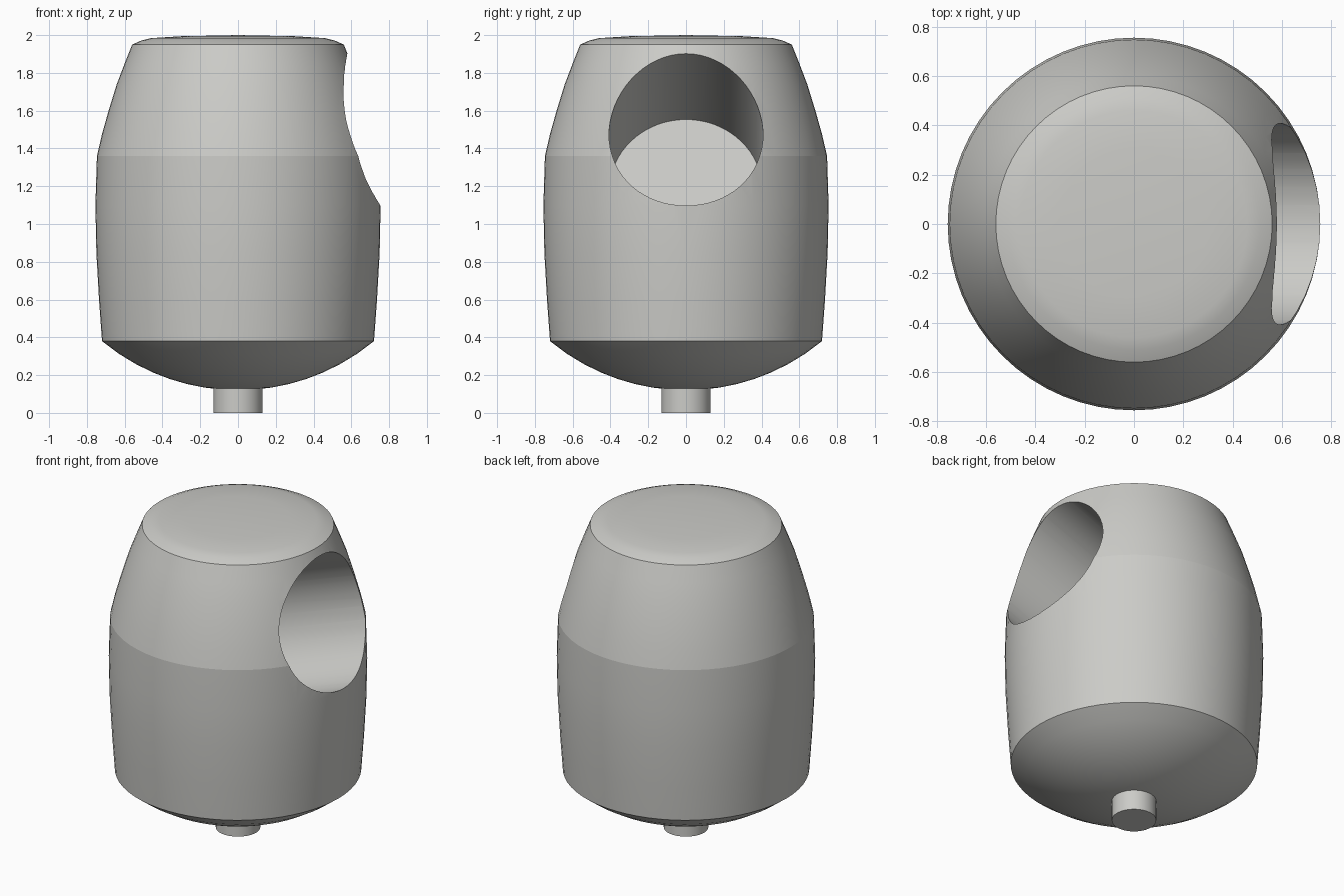
import bpy, bmesh, math
from mathutils import Vector

cube = bpy.data.objects.get("Cube")
if cube:
    bpy.data.objects.remove(cube, do_unlink=True)

SEGMENTS = 64
CREASE_Z = 1.36

grey = bpy.data.materials.new("warm_light_grey")
grey.use_nodes = True
colour = (0.6, 0.6, 0.575, 1)
grey.diffuse_color = colour
grey.node_tree.nodes["Principled BSDF"].inputs["Base Color"].default_value = colour


def make_object(name, bm):
    bmesh.ops.recalc_face_normals(bm, faces=bm.faces[:])
    mesh = bpy.data.meshes.new(name)
    bm.to_mesh(mesh)
    bm.free()
    mesh.materials.append(grey)
    obj = bpy.data.objects.new(name, mesh)
    bpy.context.collection.objects.link(obj)
    return obj


def lathe(name, profile):
    """Spin (radius, height) points around z; both ends lie on the axis."""
    bm = bmesh.new()
    verts = [bm.verts.new((r, 0, z)) for r, z in profile]
    edges = [bm.edges.new(pair) for pair in zip(verts, verts[1:])]
    bmesh.ops.spin(bm, geom=verts + edges, cent=(0, 0, 0), axis=(0, 0, 1),
                   angle=math.tau, steps=SEGMENTS, use_merge=True)
    bmesh.ops.remove_doubles(bm, verts=bm.verts[:], dist=1e-5)
    return make_object(name, bm)


def smooth(obj, degrees):
    bpy.ops.object.select_all(action='DESELECT')
    obj.select_set(True)
    bpy.context.view_layer.objects.active = obj
    bpy.ops.object.shade_smooth_by_angle(angle=math.radians(degrees))


# Body profile: spherical bowl, barrel wall, tapered shoulder, shallow lid
bowl_radius = 1.127
bowl = [(r, 0.12 + bowl_radius - math.sqrt(bowl_radius ** 2 - r * r))
        for r in [0.72 * i / 8 for i in range(8)]]
wall = [(0.72, 0.38), (0.736, 0.6), (0.75, 0.85), (0.755, 1.1), (0.747, CREASE_Z)]
shoulder = [(0.719, 1.48), (0.685, 1.6), (0.642, 1.74), (0.6, 1.85), (0.56, 1.95)]
lid = [(0.51, 1.972), (0.46, 1.984), (0.3, 1.994), (0, 2)]
body = lathe("barrel_body", bowl + wall + shoulder + lid)

# Round socket sloping down into the body from its left side
tilt = math.radians(20)
inward = Vector((-math.cos(tilt), 0, -math.sin(tilt)))
depth, outside = 0.965, 0.6
bm = bmesh.new()
bmesh.ops.create_cone(bm, cap_ends=True, segments=SEGMENTS, radius1=0.408,
                      radius2=0.408, depth=depth + outside)
cutter = make_object("socket_cutter", bm)
cutter.rotation_euler = inward.to_track_quat('Z', 'Y').to_euler()
cutter.location = Vector((0.668, 0, 1.5)) + inward * (depth - outside) / 2
cutter.hide_render = True

cut = body.modifiers.new("socket", 'BOOLEAN')
cut.operation = 'DIFFERENCE'
cut.solver = 'EXACT'
cut.object = cutter
bpy.context.view_layer.objects.active = body
body.select_set(True)
bpy.ops.object.modifier_apply(modifier=cut.name)
bpy.data.objects.remove(cutter, do_unlink=True)

# Smooth shading, with a crease where the shoulder starts
smooth(body, 25)
mesh = body.data
for edge in mesh.edges:
    ends = [mesh.vertices[i].co for i in edge.vertices]
    on_crease = all(abs(p.z - CREASE_Z) < 1e-4 for p in ends)
    on_lid_rim = all(abs(p.z - 1.95) < 1e-4 for p in ends)
    if on_crease or on_lid_rim:
        edge.use_edge_sharp = True

# Short peg under the bowl
peg = lathe("bottom_peg", [(0, 0), (0.13, 0), (0.13, 0.16), (0, 0.16)])
smooth(peg, 30)
